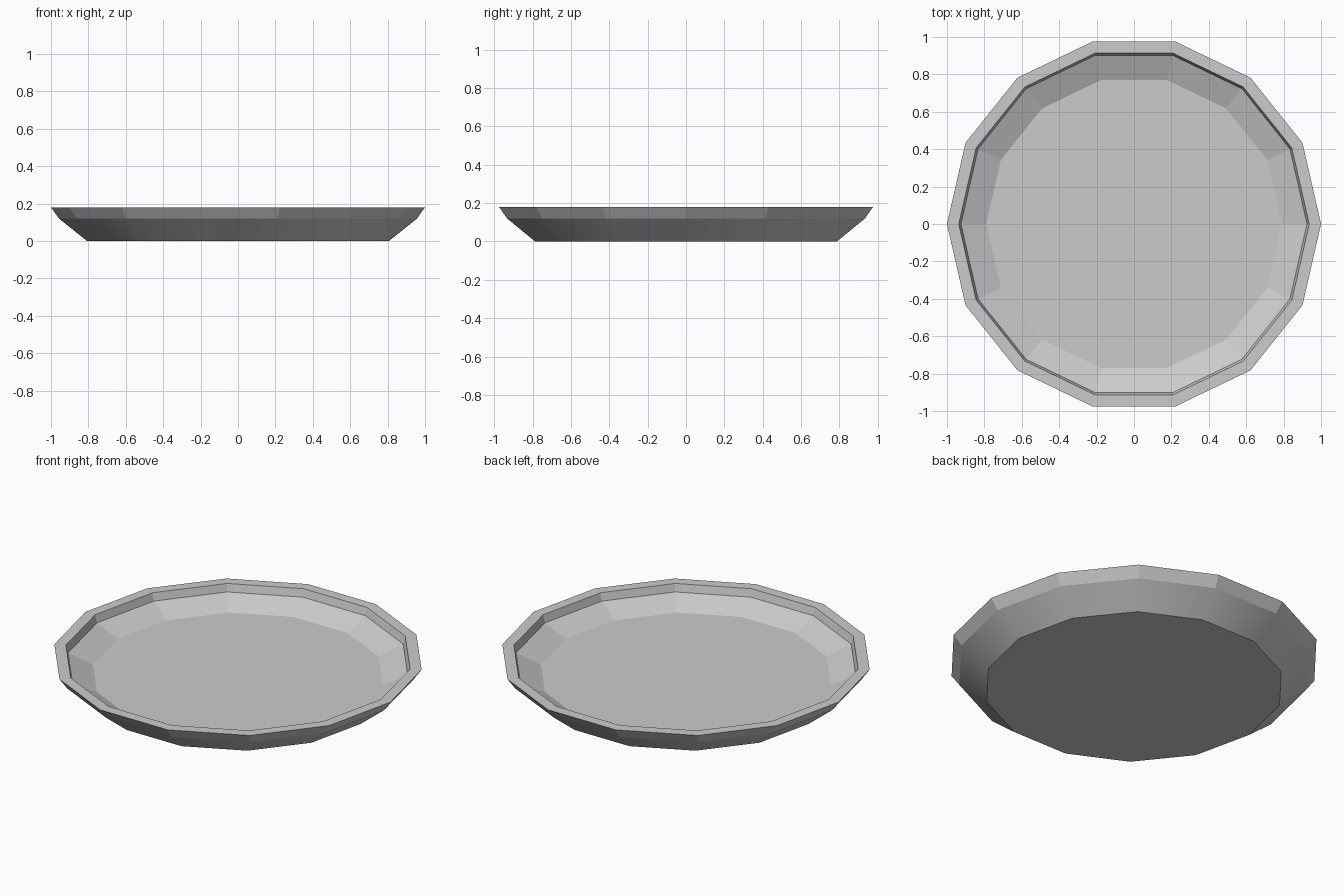
import bpy, bmesh
from math import cos, sin, tau

if "Cube" in bpy.data.objects:
    bpy.data.objects.remove(bpy.data.objects["Cube"])

SIDES = 14
# Cross-section (radius, height): outer foot, outer wall, rim, inner lip, floor
PROFILE = [(0.807, 0.0), (0.957, 0.12), (1.0, 0.18),
           (0.937, 0.18), (0.925, 0.135), (0.79, 0.076)]

bm = bmesh.new()
rings = [[bm.verts.new((r * cos(tau * i / SIDES), r * sin(tau * i / SIDES), z))
          for i in range(SIDES)] for r, z in PROFILE]

# Bands between neighbouring rings; only the lower outer wall is smooth
for k, (a, b) in enumerate(zip(rings, rings[1:])):
    for i in range(SIDES):
        j = (i + 1) % SIDES
        face = bm.faces.new((a[i], a[j], b[j], b[i]))
        face.smooth = (k == 0)

# Underside and dish floor
bm.faces.new(rings[0][::-1])
bm.faces.new(rings[-1])

mesh = bpy.data.meshes.new("plate")
bm.to_mesh(mesh)
bm.free()
bpy.context.collection.objects.link(bpy.data.objects.new("plate", mesh))
